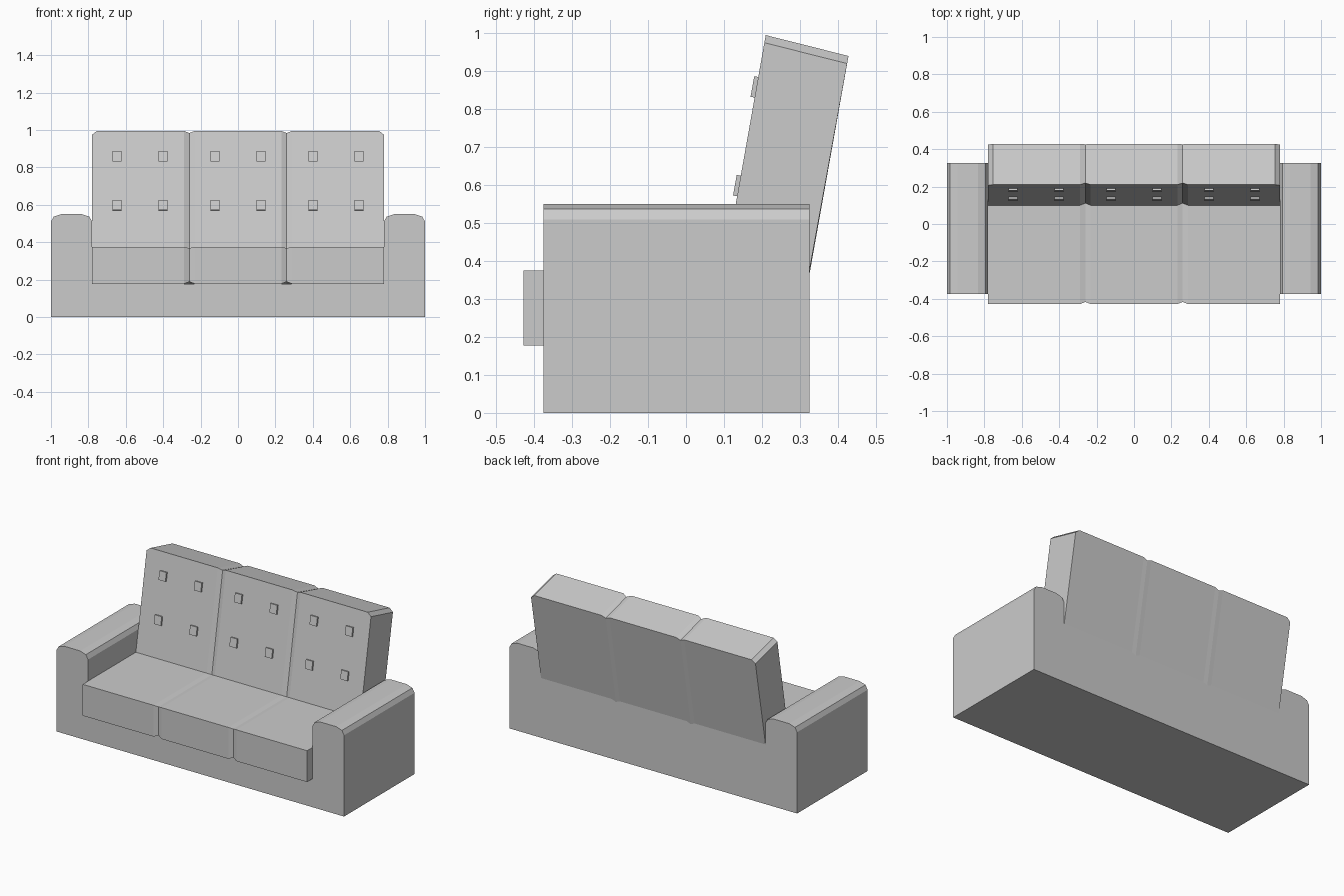
import bpy, bmesh, math

if "Cube" in bpy.data.objects:
    bpy.data.objects.remove(bpy.data.objects["Cube"])

def loft(name, rings):
    """Skin a list of equal-length closed rings and cap both ends."""
    bm = bmesh.new()
    vs = [[bm.verts.new(p) for p in r] for r in rings]
    n = len(rings[0])
    for a, b in zip(vs, vs[1:]):
        for i in range(n):
            j = (i + 1) % n
            bm.faces.new((a[i], a[j], b[j], b[i]))
    bm.faces.new(vs[0])
    bm.faces.new(vs[-1])
    bmesh.ops.recalc_face_normals(bm, faces=bm.faces)
    me = bpy.data.meshes.new(name)
    bm.to_mesh(me)
    bm.free()
    ob = bpy.data.objects.new(name, me)
    bpy.context.collection.objects.link(ob)
    return ob

W, SEAM, C = 0.78, 0.26, 0.028   # cushion half width, seam position, seam chamfer

# Base and arms: one U-shaped profile (right half mirrored) run front to back
half = [(1, 0), (1, 0.51), (0.985, 0.537), (0.945, 0.55), (0.835, 0.55),
        (0.795, 0.537), (W, 0.51), (W, 0.178)]
outline = half + [(-x, z) for x, z in reversed(half)]
loft("base_and_arms", [[(x, y, z) for x, z in outline] for y in (-0.375, 0.325)])

# Cross-section stations along the three cushions: (x, seam depth)
seams = [(s * SEAM + d, 0.011 if d == 0 else 0) for s in (-1, 1) for d in (-C, 0, C)]

# Seat cushions, pinched at the seams
def seat_ring(x, d):
    return [(x, -0.428 + d, 0.178 + d), (x, -0.428 + d, 0.375 - d * 0.6),
            (x, 0.325, 0.375 - d * 0.6), (x, 0.325, 0.178)]

loft("seat_cushions", [seat_ring(x, d) for x, d in [(-W, 0)] + seams + [(W, 0)]])

# Leaning back cushions, pinched at the seams and clipped at the outer top corners
def back_ring(x, d, drop=0):
    t = d + drop
    return [(x, 0.10 + d, 0.375 - d), (x, 0.210 + d - t * 0.18, 0.995 - t),
            (x, 0.428 - t * 0.18, 0.94 - t), (x, 0.325, 0.375 - d)]

stations = [(-W, 0, 0.02), (-W + 0.025, 0)] + seams + [(W - 0.025, 0), (W, 0, 0.02)]
loft("back_cushions", [back_ring(*s) for s in stations])

# Square tufting buttons, two rows of two on each cushion
tilt = math.atan2(0.11, 0.62)
for cx in (-0.525, 0, 0.525):
    for dx in (-0.123, 0.123):
        for z in (0.598, 0.858):
            y = 0.10 + (z - 0.375) * math.tan(tilt)
            bpy.ops.mesh.primitive_cube_add(size=1, location=(cx + dx, y - 0.002, z),
                                            rotation=(-tilt, 0, 0))
            ob = bpy.context.object
            ob.name = "back_button"
            ob.scale = (0.048, 0.018, 0.055)
